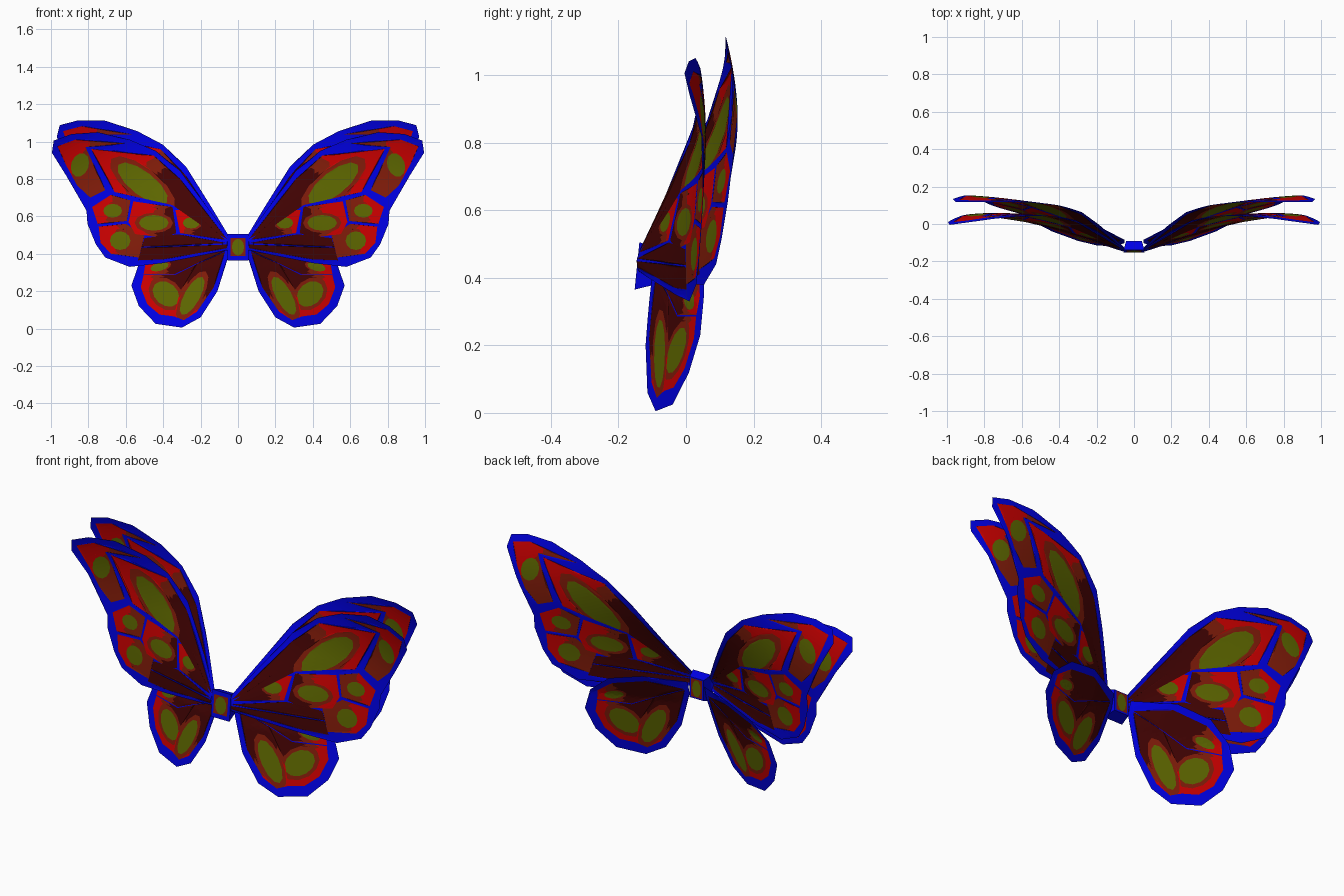
import bpy, bmesh, math
from mathutils import Vector
from mathutils.geometry import delaunay_2d_cdt

if "Cube" in bpy.data.objects:
    bpy.data.objects.remove(bpy.data.objects["Cube"])

ROOT = Vector((0.05, 0.45))


def material(name, rgb):
    m = bpy.data.materials.new(name)
    m.diffuse_color = (*rgb, 1)
    m.use_nodes = True
    m.node_tree.nodes["Principled BSDF"].inputs["Base Color"].default_value = m.diffuse_color
    return m


MATS = [material("blue", (0, 0, 0.8)),
        material("red", (0.62, 0, 0)),
        material("brown red", (0.23, 0.012, 0.003)),
        material("dark maroon", (0.058, 0.001, 0.001)),
        material("olive", (0.115, 0.14, 0))]
BLUE, RED, BROWN, MAROON, OLIVE = range(5)


def inside(p, poly):
    hit = False
    for a, b in zip(poly, poly[1:] + poly[:1]):
        if (a[1] > p[1]) != (b[1] > p[1]):
            if p[0] < (b[0] - a[0]) * (p[1] - a[1]) / (b[1] - a[1]) + a[0]:
                hit = not hit
    return hit


def ellipse(cx, cz, a, b, deg, grow=1.0, n=12):
    c, s = math.cos(math.radians(deg)), math.sin(math.radians(deg))
    out = []
    for i in range(n):
        t = math.tau * i / n
        u, v = a * grow * math.cos(t), b * grow * math.sin(t)
        out.append((cx + u * c - v * s, cz + u * s + v * c))
    return out


def panel(name, outline, cells, depth, turn=0.0, stretch=1.0, step=0.02, mirror=True):
    """Thin sheet in the xz plane, cut along its painted cells and bent by depth(x, z)."""
    loops, regions = [outline], []
    for poly, spot in cells:
        loops.append(poly)
        eye = halo = None
        if spot:
            eye, halo = ellipse(*spot), ellipse(*spot, grow=1.3)
            loops += [eye, halo]
        regions.append((poly, spot, eye, halo))
    pts, edges = [], []
    for lp in loops:
        k, n = len(pts), len(lp)
        pts += [Vector(p) for p in lp]
        edges += [(k + i, k + (i + 1) % n) for i in range(n)]
    # grid points let the sheet bend
    xs, zs = [p[0] for p in outline], [p[1] for p in outline]
    for i in range(1, int((max(xs) - min(xs)) / step) + 1):
        for j in range(1, int((max(zs) - min(zs)) / step) + 1):
            p = (min(xs) + i * step, min(zs) + (j + 0.5 * (i % 2)) * step)
            if inside(p, outline):
                pts.append(Vector(p))
    verts, _, faces = delaunay_2d_cdt(pts, edges, [], 0, 1e-5)[:3]

    # maroon near the root, brown around each spot, red towards the rim
    def colour(c):
        for poly, spot, eye, halo in regions:
            if inside(c, poly):
                if not spot:
                    return MAROON
                if inside(c, eye):
                    return OLIVE
                mid = (Vector(spot[:2]) - ROOT).length
                past = (c - ROOT).length - mid
                if past > .05 or (past > .02 and spot[2] < .08):
                    return BROWN if spot[2] > .07 and inside(c, halo) else RED
                if past > -.03 or inside(c, halo) or mid > .57:
                    return BROWN
                return MAROON
        return BLUE

    bm = bmesh.new()
    cs, sn = math.cos(math.radians(turn)), math.sin(math.radians(turn))
    bv = []
    for v in verts:
        d = v - ROOT
        x = ROOT.x + (d.x * cs - d.y * sn) * stretch if turn else v.x
        z = ROOT.y + d.x * sn + d.y * cs if turn else v.y
        bv.append(bm.verts.new((x, depth(x, z), z)))
    for f in faces:
        c = sum((verts[i] for i in f), Vector((0, 0))) / len(f)
        if inside(c, outline):
            bm.faces.new([bv[i] for i in f]).material_index = colour(c)
    bmesh.ops.delete(bm, geom=[v for v in bm.verts if not v.link_faces], context='VERTS')
    me = bpy.data.meshes.new(name)
    bm.to_mesh(me)
    bm.free()
    for m in MATS:
        me.materials.append(m)
    ob = bpy.data.objects.new(name, me)
    bpy.context.collection.objects.link(ob)
    if mirror:
        ob.modifiers.new("mirror", 'MIRROR').merge_threshold = 0.0001
    return ob


# Upper wing outline and its painted cells
upper = [(.05, .49), (.15, .63), (.31, .845), (.44, .95), (.58, 1.01), (.75, 1.05),
         (.89, 1.04), (.985, 1.005), (.995, .94), (.92, .82), (.81, .63), (.805, .56),
         (.76, .45), (.71, .38), (.58, .33), (.4, .35), (.05, .42)]
tip_cell = [(.965, .975), (.87, 1.01), (.6, .99), (.815, .97), (.71, .74), (.79, .70),
            (.86, .765), (.92, .875)]
main_cell = [(.785, .96), (.45, .925), (.31, .80), (.06, .48), (.2, .555), (.35, .66), (.66, .73)]
edge_cell = [(.78, .65), (.68, .715), (.575, .685), (.595, .575), (.75, .56)]
mid_cell = [(.56, .68), (.35, .65), (.33, .51), (.4, .485), (.55, .505), (.585, .57)]
small_cell = [(.335, .635), (.24, .63), (.07, .475), (.31, .51)]
low_cell = [(.745, .545), (.6, .56), (.5, .495), (.53, .38), (.68, .4), (.735, .46)]
band_high = [(.06, .457), (.32, .504), (.5, .484), (.515, .437)]
band_low = [(.06, .449), (.515, .432), (.535, .365), (.4, .37), (.06, .43)]
upper_cells = [(tip_cell, (.845, .875, .065, .047, 110)),
               (main_cell, (.51, .775, .165, .064, 38)),
               (edge_cell, (.67, .63, .05, .037, 0)),
               (mid_cell, (.45, .565, .079, .042, 0)),
               (small_cell, (.25, .565, .045, .03, 0)),
               (low_cell, (.63, .47, .055, .05, 0)),
               (band_high, None), (band_low, None)]


def bow(start, rise, curl, lean, tuck):
    def depth(x, z):
        v = z - ROOT.y
        r = math.hypot(x - ROOT.x, v)
        return start + rise * r - curl * r ** 3 + lean * v - tuck * max(0, v - .3) ** 2
    return depth


panel("front_upper_wings", upper, upper_cells, bow(-.15, .366, .2, .055, .4))
panel("rear_upper_wings", upper, upper_cells, bow(-.15, .42, .145, .085, .48), turn=5.2, stretch=1.025)

# Lower wings
lower = [(.05, .46), (.25, .475), (.42, .435), (.53, .345), (.57, .23), (.53, .12),
         (.44, .025), (.3, .005), (.2, .06), (.11, .2), (.05, .39)]
inner_cell = [(.07, .41), (.22, .345), (.31, .2), (.343, .065), (.29, .045), (.22, .09), (.13, .22)]
outer_cell = [(.22, .345), (.34, .285), (.505, .285), (.52, .22), (.485, .13), (.42, .075),
              (.343, .065), (.31, .2)]
top_cell = [(.07, .415), (.22, .348), (.34, .29), (.505, .29), (.495, .345), (.41, .405), (.24, .445)]
lower_cells = [(inner_cell, (.245, .175, .115, .042, -61)),
               (outer_cell, (.385, .185, .079, .06, 40)),
               (top_cell, (.42, .33, .05, .022, -15))]
panel("lower_wings", lower, lower_cells,
      lambda x, z: -.175 + .34 * x + .18 * (z - .1) + .25 * max(0, z - .33) * min(1, x / .2))

# Central body: small block tapering to the back
bpy.ops.mesh.primitive_cube_add(size=1, location=(0, 0, 0))
body = bpy.context.object
body.name = "body_block"
for v in body.data.vertices:
    back = v.co.y > 0
    top = v.co.z > 0
    w = .042 if back else .055
    v.co = (math.copysign(w, v.co.x), -.09 if back else (-.138 if top else -.152),
            (.49 if back else .505) if top else (.38 if back else .365))
body.data.materials.append(MATS[BLUE])

# Painted panels on the front and back of the body
for name, s, y in (("body_front_panel", .041, lambda x, z: -.147 + .1 * (z - .435)),
                   ("body_back_panel", .032, lambda x, z: -.088)):
    rim = [(-s, .388), (s, .388), (s, .485), (-s, .485)]
    ob = panel(name, rim, [(rim, (0, .435, s * .8, .045, 0))], y, mirror=False)
    for p in ob.data.polygons:
        if p.material_index != OLIVE:
            p.material_index = BROWN
